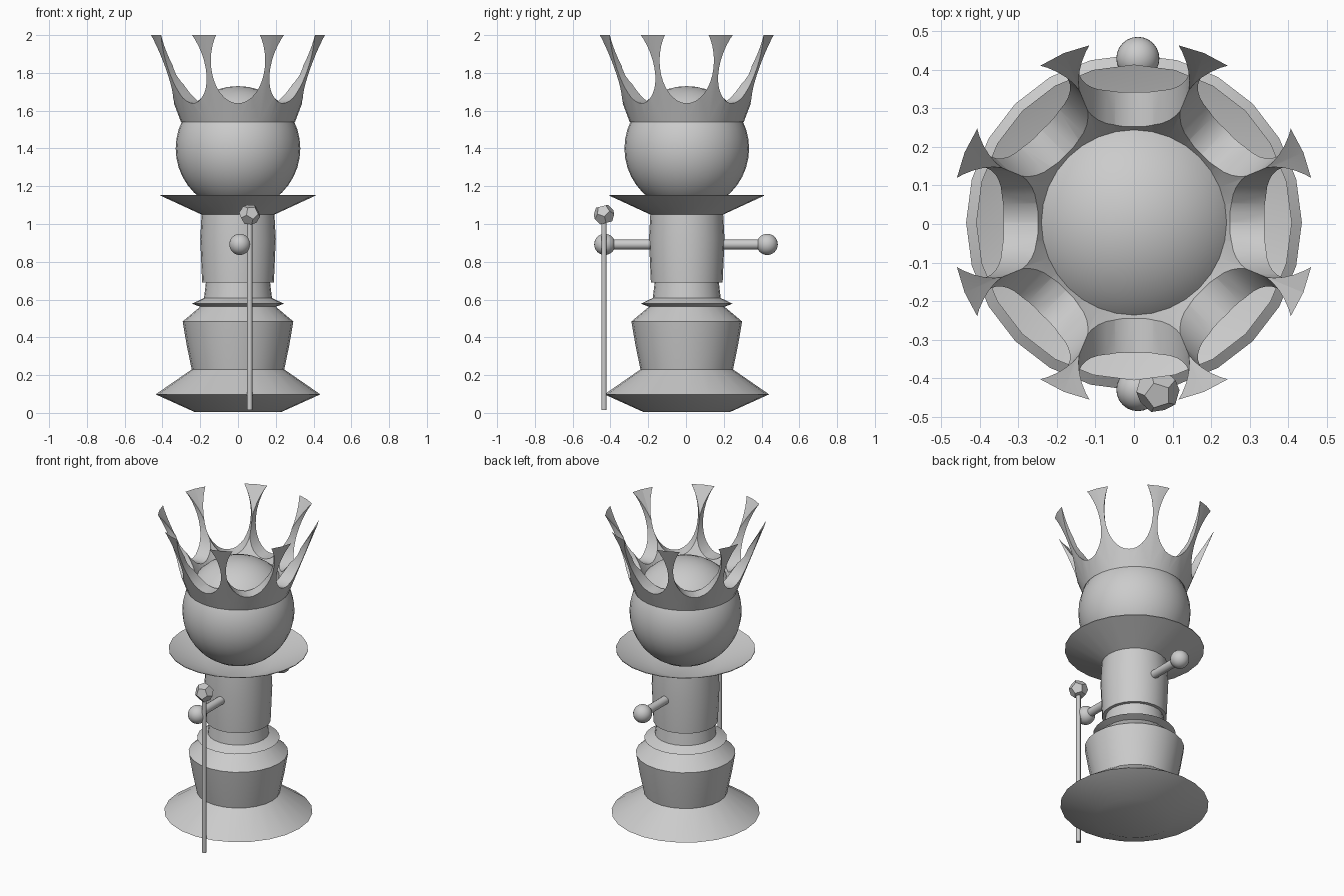
import bpy, bmesh, math
from mathutils import Vector, Matrix

if "Cube" in bpy.data.objects:
    bpy.data.objects.remove(bpy.data.objects["Cube"])

YC = 0.004  # small depth offset of the turned body


def finish(name, bm, angle=35, smooth=True):
    bmesh.ops.recalc_face_normals(bm, faces=bm.faces)
    me = bpy.data.meshes.new(name)
    bm.to_mesh(me)
    bm.free()
    ob = bpy.data.objects.new(name, me)
    bpy.context.collection.objects.link(ob)
    if smooth:
        shade(ob, angle)
    return ob


def shade(ob, angle):
    ob.data.shade_smooth()
    ob.data.set_sharp_from_angle(angle=math.radians(angle))


def lathe(name, profile, sides, angle=35, closed=False):
    bm = bmesh.new()
    rings = []
    for k in range(sides):
        a = 2 * math.pi * k / sides
        rings.append([bm.verts.new((r * math.cos(a), YC + r * math.sin(a), z)) for r, z in profile])
    n = len(profile)
    for k in range(sides):
        p, q = rings[k], rings[(k + 1) % sides]
        for i in range(n if closed else n - 1):
            j = (i + 1) % n
            bm.faces.new((p[i], q[i], q[j], p[j]))
    if not closed:
        bm.faces.new([r[0] for r in rings])
        bm.faces.new([r[-1] for r in rings])
    return finish(name, bm, angle)


def rod(name, a, b, r, sides=16):
    a, b = Vector(a), Vector(b)
    bm = bmesh.new()
    rot = (b - a).to_track_quat('Z', 'Y').to_matrix().to_4x4()
    bmesh.ops.create_cone(bm, cap_ends=True, segments=sides, radius1=r, radius2=r,
                          depth=(b - a).length, matrix=Matrix.Translation((a + b) / 2) @ rot)
    return finish(name, bm)


def ball(name, c, r, u=24, v=16):
    bm = bmesh.new()
    bmesh.ops.create_uvsphere(bm, u_segments=u, v_segments=v, radius=r, matrix=Matrix.Translation(c))
    return finish(name, bm)


# Turned base, waist flange, torso and open dish collar
lathe("body", [(0.23, 0.005), (0.436, 0.098), (0.245, 0.23), (0.272, 0.36), (0.293, 0.484),
               (0.20, 0.562), (0.243, 0.578), (0.18, 0.608), (0.17, 0.69), (0.19, 0.69),
               (0.20, 0.92), (0.193, 1.05), (0.41, 1.15), (0.41, 1.154), (0.195, 1.06)], 24, 50)

# Head
ball("head", (0, YC, 1.4), 0.33, 32, 20)

# Flared crown: wedge section ring with eight rounded notches
crown = lathe("crown", [(0.302, 1.54), (0.476, 2.0), (0.236, 1.618)], 32, 35, closed=True)
bpy.context.view_layer.objects.active = crown
for k in range(4):
    bm = bmesh.new()
    m = (Matrix.Translation((0, YC, 1.866)) @ Matrix.Rotation(k * math.pi / 4, 4, 'Z')
         @ Matrix.Diagonal((0.144, 1, 0.227, 1)) @ Matrix.Rotation(math.pi / 2, 4, 'X'))
    bmesh.ops.create_cone(bm, cap_ends=True, segments=36, radius1=1, radius2=1, depth=1.4, matrix=m)
    cutter = finish("notch_cutter", bm)
    mod = crown.modifiers.new("notch", 'BOOLEAN')
    mod.operation = 'DIFFERENCE'
    mod.solver = 'EXACT'
    mod.object = cutter
    bpy.ops.object.modifier_apply(modifier=mod.name)
    bpy.data.objects.remove(cutter)
shade(crown, 35)

# Arms with ball hands, front and back
for side, s in (("front", -1), ("back", 1)):
    rod(side + "_arm", (0.01, s * 0.15, 0.892), (0.01, s * 0.42, 0.892), 0.026)
    ball(side + "_hand", (0.01, s * 0.43, 0.892), 0.056)

# Staff with a twelve-sided head
rod("staff", (0.062, -0.434, 0.015), (0.062, -0.434, 1.03), 0.014, 12)
ico = bmesh.new()
bmesh.ops.create_icosphere(ico, subdivisions=1, radius=1)
bm = bmesh.new()
for f in ico.faces:
    bm.verts.new(f.calc_center_median().normalized() * 0.057)
ico.free()
bmesh.ops.convex_hull(bm, input=bm.verts)
bmesh.ops.dissolve_limit(bm, angle_limit=0.1, verts=bm.verts, edges=bm.edges)
bmesh.ops.transform(bm, verts=bm.verts,
                    matrix=Matrix.Translation((0.062, -0.434, 1.05)) @ Matrix.Rotation(0.25, 4, 'X'))
finish("staff_head", bm, smooth=False)
